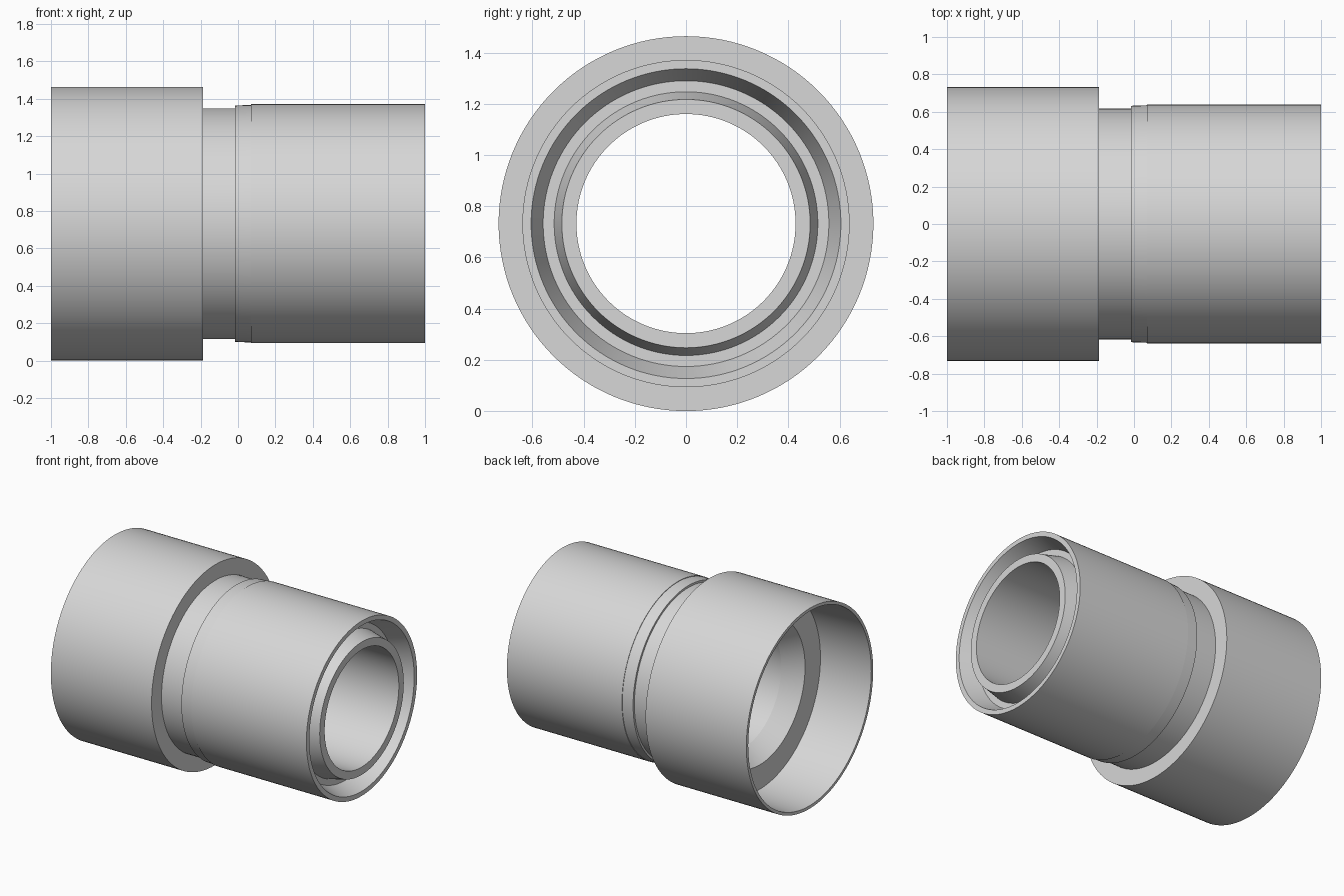
import bpy, bmesh, math

if "Cube" in bpy.data.objects:
    bpy.data.objects.remove(bpy.data.objects["Cube"])

SEGMENTS = 128
RADIUS = 0.732

grey = bpy.data.materials.new("light grey plastic")
grey.diffuse_color = (0.68, 0.68, 0.68, 1)
grey.use_nodes = True
grey.node_tree.nodes["Principled BSDF"].inputs["Base Color"].default_value = grey.diffuse_color


def lathe(name, profile):
    """Revolve a closed (x, radius) profile around the x axis."""
    bm = bmesh.new()
    rings = []
    for i in range(SEGMENTS):
        a = 2 * math.pi * i / SEGMENTS
        rings.append([bm.verts.new((x, r * math.cos(a), RADIUS + r * math.sin(a)))
                      for x, r in profile])
    n = len(profile)
    for i in range(SEGMENTS):
        p, q = rings[i], rings[(i + 1) % SEGMENTS]
        for j in range(n):
            k = (j + 1) % n
            bm.faces.new((p[j], p[k], q[k], q[j]))
    bmesh.ops.recalc_face_normals(bm, faces=bm.faces)
    mesh = bpy.data.meshes.new(name)
    bm.to_mesh(mesh)
    bm.free()
    obj = bpy.data.objects.new(name, mesh)
    bpy.context.collection.objects.link(obj)
    mesh.materials.append(grey)
    bpy.ops.object.select_all(action='DESELECT')
    obj.select_set(True)
    bpy.context.view_layer.objects.active = obj
    bpy.ops.object.shade_smooth_by_angle(angle=math.radians(15))
    return obj


# Collar, neck and sleeve on the outside
outside = [(-1.0, 0.732), (-0.186, 0.732), (-0.186, 0.617), (-0.015, 0.617),
           (-0.015, 0.632), (0.07, 0.635), (0.07, 0.639), (1.0, 0.639)]
# Shallow bevelled groove between the sleeve rim and the inner tube
groove = [(1.0, 0.605), (0.87, 0.558), (0.87, 0.515), (1.0, 0.485)]
# Straight bore with a bevelled mouth inside the wide socket of the collar
bore = [(1.0, 0.428), (-0.47, 0.428), (-0.6, 0.517), (-0.6, 0.695), (-1.0, 0.71)]

lathe("pipe_adapter_body", outside + groove + bore)
